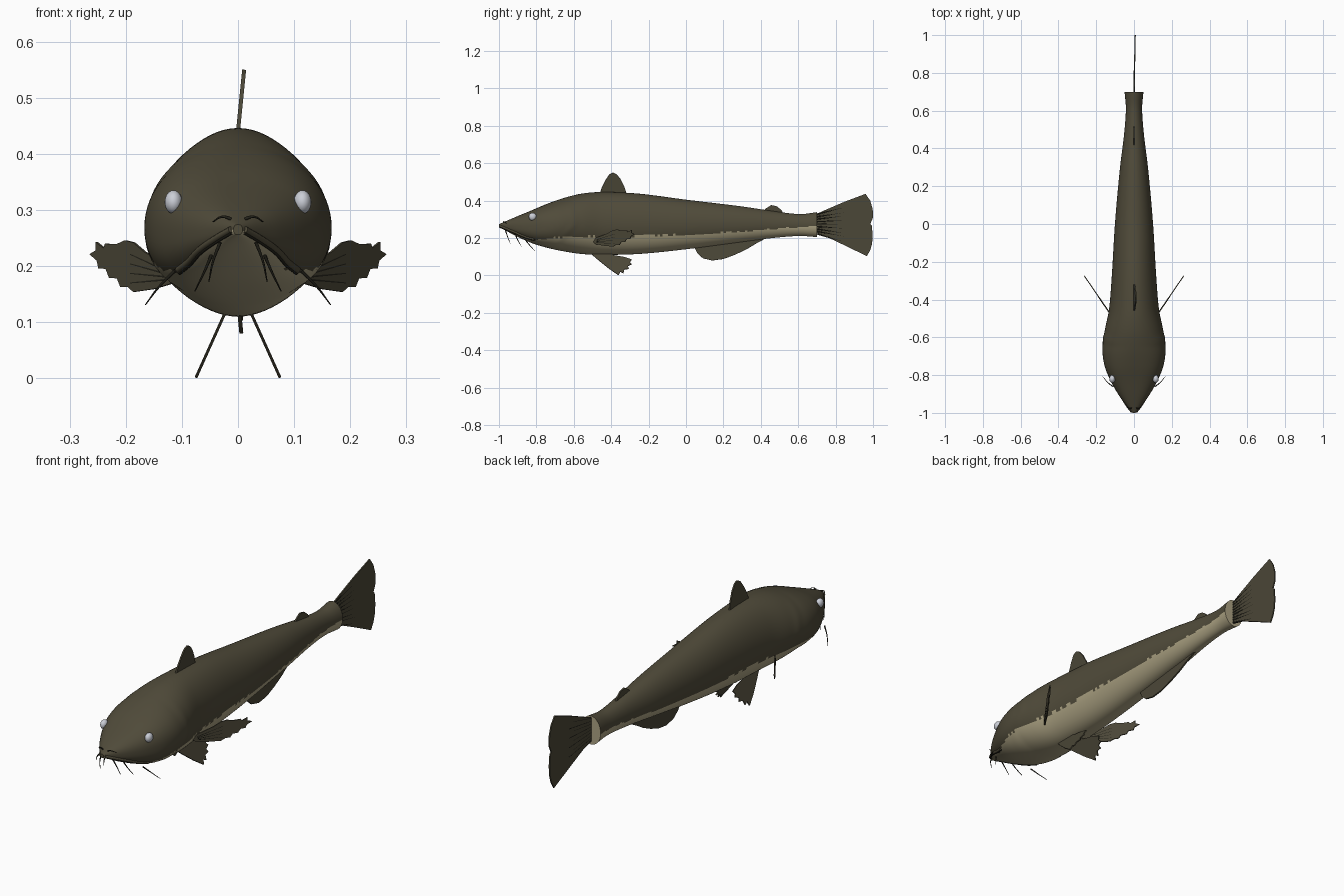
import bpy, bmesh, math, random
from mathutils import Vector

if "Cube" in bpy.data.objects:
    bpy.data.objects.remove(bpy.data.objects["Cube"])

random.seed(4)


def material(name, rgb):
    m = bpy.data.materials.new(name)
    m.diffuse_color = (*rgb, 1)
    m.use_nodes = True
    m.node_tree.nodes["Principled BSDF"].inputs["Base Color"].default_value = m.diffuse_color
    return m


OLIVE = material("olive skin", (0.080, 0.070, 0.042))
CREAM = material("cream belly", (0.42, 0.37, 0.23))
FIN = material("fin olive", (0.070, 0.062, 0.038))
DARK = material("dark olive", (0.018, 0.017, 0.011))
EYE = material("pale eye", (0.60, 0.62, 0.68))


def finish(name, bm, mats, smooth=True):
    bmesh.ops.recalc_face_normals(bm, faces=bm.faces)
    me = bpy.data.meshes.new(name)
    bm.to_mesh(me)
    bm.free()
    ob = bpy.data.objects.new(name, me)
    bpy.context.collection.objects.link(ob)
    for m in mats:
        me.materials.append(m)
    if smooth:
        bpy.ops.object.select_all(action='DESELECT')
        bpy.context.view_layer.objects.active = ob
        ob.select_set(True)
        bpy.ops.object.shade_smooth_by_angle(angle=math.radians(40))
    return ob


def curve_value(rows, y, col):
    """Smooth interpolation of one column in a table of stations along y."""
    n = len(rows)
    i = max(k for k in range(n - 1) if rows[k][0] <= y or k == 0)

    def slope(k):
        a, b = rows[max(k - 1, 0)], rows[min(k + 1, n - 1)]
        return (b[col] - a[col]) / (b[0] - a[0])
    a, b = rows[i], rows[i + 1]
    h = b[0] - a[0]
    t = (y - a[0]) / h
    return ((2*t**3 - 3*t**2 + 1) * a[col] + (t**3 - 2*t**2 + t) * h * slope(i)
            + (3*t**2 - 2*t**3) * b[col] + (t**3 - t**2) * h * slope(i + 1))


# Body stations: y, half width, top, bottom, widest height
BODY = [(-1.0, .008, .274, .256, .265), (-.97, .033, .287, .243, .262),
        (-.91, .078, .313, .211, .255), (-.83, .124, .346, .175, .252),
        (-.75, .156, .380, .150, .258), (-.66, .167, .412, .130, .268),
        (-.56, .154, .437, .115, .27), (-.45, .132, .446, .110, .27),
        (-.25, .116, .437, .115, .27), (0, .101, .405, .140, .27),
        (.29, .075, .370, .178, .27), (.48, .052, .342, .202, .27),
        (.61, .043, .328, .211, .27), (.70, .050, .338, .205, .27)]
# Height of the border between back and belly
BORDER = [(-1, .264), (-.9, .222), (-.81, .19), (-.7, .203), (-.3, .21),
          (0, .217), (.3, .235), (.5, .252), (.7, .265)]

# Body skin, coloured by height
RINGS, SIDES = 130, 72
bm = bmesh.new()
rings = []
for i in range(RINGS + 1):
    y = -1 + 1.7 * (i / RINGS) ** 1.15
    w, top, bot, mid = (curve_value(BODY, y, c) for c in (1, 2, 3, 4))
    e = 2 / (2 + .5 * max(0, min(1, (-.65 - y) / .15)))  # boxier head
    ring = []
    for k in range(SIDES):
        a = 2 * math.pi * k / SIDES
        c, s = math.cos(a), math.sin(a)
        x = w * math.copysign(abs(c) ** e, c)
        z = mid + (top - mid if s > 0 else mid - bot) * math.copysign(abs(s) ** e, s)
        # raised rim of the gill cover
        rim = -.60 - .9 * max(0, .27 - z) - .25 * max(0, z - .3)
        x *= 1 + .025 * math.exp(-((y - rim) / .018) ** 2) * max(0, abs(c) - .3)
        ring.append(bm.verts.new((x, y, z)))
    rings.append(ring)
for a, b in zip(rings, rings[1:]):
    for k in range(SIDES):
        j = (k + 1) % SIDES
        f = bm.faces.new((a[k], a[j], b[j], b[k]))
        p = f.calc_center_median()
        f.material_index = int(p.z < curve_value(BORDER, p.y, 1) + random.uniform(-.003, .003))
bm.faces.new(rings[0])
bm.faces.new(rings[-1]).material_index = 1
finish("body", bm, [OLIVE, CREAM])


def tube(name, pts, r0, r1, mat, sides=8):
    """Tapered round strand through a few points."""
    cu = bpy.data.curves.new(name, 'CURVE')
    cu.dimensions = '3D'
    cu.bevel_depth = 1
    cu.bevel_resolution = sides // 4
    cu.use_fill_caps = True
    cu.resolution_u = 6
    sp = cu.splines.new('BEZIER')
    sp.bezier_points.add(len(pts) - 1)
    for i, (bp, p) in enumerate(zip(sp.bezier_points, pts)):
        bp.co = p
        bp.handle_left_type = bp.handle_right_type = 'AUTO'
        bp.radius = r0 + (r1 - r0) * i / (len(pts) - 1)
    cu.materials.append(mat)
    ob = bpy.data.objects.new(name, cu)
    bpy.context.collection.objects.link(ob)
    return ob


def fin(name, outline, place, thick=.005):
    """Thin plate: a flat outline carried into space by place(u, v)."""
    bm = bmesh.new()
    pts = [Vector(place(*p)) for p in outline]
    nrm = (pts[1] - pts[0]).cross(pts[len(pts) // 2] - pts[0]).normalized() * thick / 2
    front = [bm.verts.new(p + nrm) for p in pts]
    back = [bm.verts.new(p - nrm) for p in pts]
    bm.faces.new(front)
    bm.faces.new(back[::-1])
    for i in range(len(pts)):
        j = (i + 1) % len(pts)
        bm.faces.new((front[i], back[i], back[j], front[j]))
    return finish(name, bm, [FIN], False)


def upright(u, v):
    return (0, u, v)


# Fins on the centre line
fin("dorsal_fin", [(-.465, .425), (-.45, .47), (-.43, .51), (-.41, .54), (-.39, .55),
                   (-.37, .54), (-.35, .515), (-.33, .475), (-.315, .43)],
    lambda u, v: ((v - .44) * .1, u, v), .007)
fin("adipose_fin", [(.40, .335), (.43, .36), (.455, .376), (.485, .37), (.51, .35), (.525, .32)],
    upright, .007)
fin("anal_fin", [(.04, .16), (.06, .12), (.09, .092), (.14, .08), (.20, .088), (.26, .11),
                 (.32, .138), (.37, .168), (.42, .195), (.42, .22), (.2, .19)],
    lambda u, v: ((.14 - v) * .1, u, v), .007)
fin("tail_fin", [(.68, .235), (.68, .32), (.74, .348), (.85, .395), (.96, .436), (.985, .40),
                 (.998, .355), (1, .31), (.985, .275), (.993, .268), (.998, .215),
                 (.995, .17), (.985, .135), (.967, .103), (.85, .16), (.74, .212)],
    lambda u, v: ((u - .68) * .02, u, v), .006)

# Dark rays on the tail fin
for i in range(9):
    t = (i - 4) / 4
    tube("tail_ray", [(.001, .69, .275 + t * .05), (.003, .83 + .03 * (i % 2), .272 + t * .088)],
         .0045, .0035, DARK, 4)

for s in (-1, 1):
    side = "right" if s > 0 else "left"

    # Side fins sweep outward and back
    def sweep(x, z):
        return (s * x, -.47 + (x - .13) * 1.47, z)
    fin("pectoral_fin_" + side,
        [(.105, .19), (.13, .205), (.165, .225), (.185, .242), (.2, .246), (.215, .239),
         (.235, .24), (.238, .232), (.252, .243), (.252, .228), (.263, .221), (.25, .21),
         (.247, .196), (.234, .195), (.228, .179), (.214, .178), (.208, .163),
         (.195, .163), (.185, .154), (.15, .159), (.12, .168)], sweep)
    for i in range(4):
        tube("pectoral_ray_" + side, [sweep(.125, .176 + i * .005),
                                      sweep(.19, .17 + i * .017)], .0035, .003, DARK, 4)

    # Belly fins splay downward
    fin("pelvic_fin_" + side,
        [(-.51, .118), (-.46, .075), (-.41, .035), (-.36, .001), (-.352, .02), (-.335, .012),
         (-.33, .032), (-.305, .035), (-.312, .05), (-.29, .06), (-.30, .07), (-.29, .085),
         (-.33, .098), (-.39, .108), (-.40, .125)],
        lambda u, v: (s * (.026 + (.11 - v) * .45), u, v))

    # Eye set in the side of the head
    bm = bmesh.new()
    bmesh.ops.create_uvsphere(bm, u_segments=20, v_segments=12, radius=.021)
    for v in bm.verts:
        v.co = Vector((v.co.x * .75 + s * .115, v.co.y - .82, v.co.z + .314))
    finish("eye_" + side, bm, [EYE])

    # Upper lip from snout to mouth corner
    lip = []
    for y in (-.995, -.96, -.91, -.86, -.81):
        w, bot, mid = (curve_value(BODY, y, c) for c in (1, 3, 4))
        z = curve_value(BORDER, y, 1) + .003
        f = min(1, max(0, (mid - z) / (mid - bot)))
        lip.append((s * w * (1 - f ** 2.4) ** (1 / 2.4), y, z))
    tube("upper_lip_" + side, lip, .006, .007, OLIVE, 12)
    tube("mouth_line_" + side, [(x * .985, y, z - .006) for x, y, z in lip], .003, .003, DARK)

    # Barbels under the mouth and at its corners
    for name, pts in (
            ("front_barbel_", [(.032, -.965, .242), (.044, -.955, .21), (.052, -.94, .172)]),
            ("middle_barbel_", [(.045, -.915, .225), (.06, -.90, .19), (.077, -.88, .155)]),
            ("corner_barbel_", [(.112, -.86, .192), (.14, -.838, .164), (.165, -.808, .131)]),
            ("nose_barbel_", [(.012, -.975, .284), (.027, -.975, .288), (.045, -.96, .279)])):
        tube(name + side, [(s * x, y, z) for x, y, z in pts], .0032, .001, DARK)
